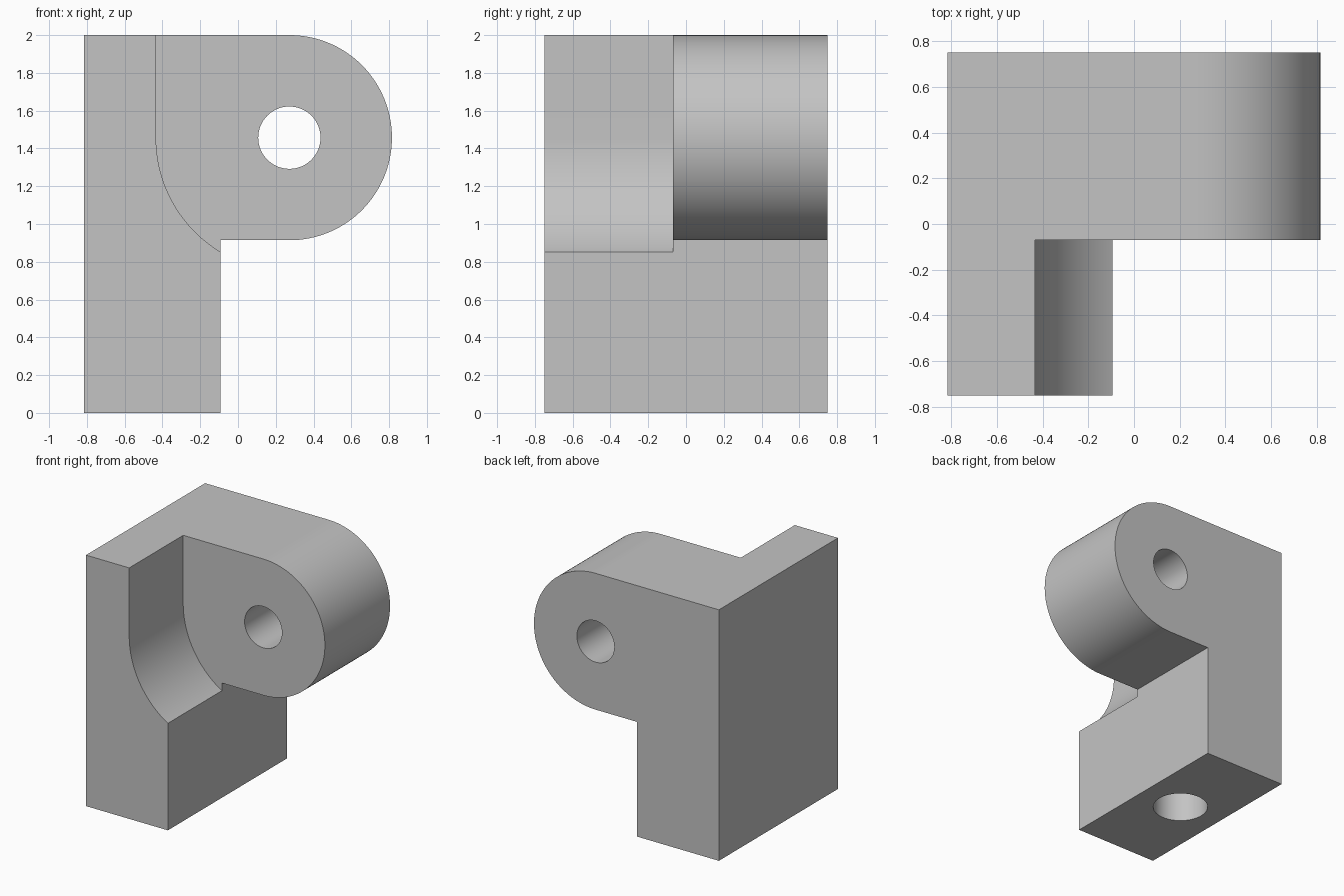
import bpy
import bmesh
from math import cos, sin, radians
from mathutils import Matrix

if "Cube" in bpy.data.objects:
    bpy.data.objects.remove(bpy.data.objects["Cube"], do_unlink=True)

# Main dimensions
LEFT, POST_RIGHT, TOP, HALF_DEPTH = -0.815, -0.093, 2.0, 0.75
PIN_X, PIN_Z = 0.272, 1.457
EAR_R, RELIEF_R, PIN_R = 0.543, 0.706, 0.165
EAR_FRONT = -0.07
BOLT_R, BOLT_DEPTH = 0.204, 0.55

grey = bpy.data.materials.new("plain grey")
grey.use_nodes = True
grey.diffuse_color = (0.55, 0.55, 0.55, 1)
grey.node_tree.nodes["Principled BSDF"].inputs["Base Color"].default_value = (0.55, 0.55, 0.55, 1)


def arc(radius, start, end, steps):
    """Points around the pin axis in the x-z plane."""
    angles = [radians(start + (end - start) * i / steps) for i in range(steps + 1)]
    return [(PIN_X + radius * cos(a), PIN_Z + radius * sin(a)) for a in angles]


def finish(name, bm):
    bmesh.ops.recalc_face_normals(bm, faces=bm.faces)
    mesh = bpy.data.meshes.new(name)
    bm.to_mesh(mesh)
    bm.free()
    mesh.materials.append(grey)
    obj = bpy.data.objects.new(name, mesh)
    bpy.context.collection.objects.link(obj)
    return obj


def extrude_profile(name, points, y0, y1):
    bm = bmesh.new()
    face = bm.faces.new([bm.verts.new((x, y0, z)) for x, z in points])
    new = bmesh.ops.extrude_face_region(bm, geom=[face])["geom"]
    verts = [v for v in new if isinstance(v, bmesh.types.BMVert)]
    bmesh.ops.translate(bm, verts=verts, vec=(0, y1 - y0, 0))
    return finish(name, bm)


def cylinder(name, radius, length, matrix):
    bm = bmesh.new()
    bmesh.ops.create_cone(bm, cap_ends=True, segments=64, radius1=radius,
                          radius2=radius, depth=length, matrix=matrix)
    return finish(name, bm)


# Post with a rounded ear, full depth
outline = [(LEFT, 0), (POST_RIGHT, 0), (POST_RIGHT, PIN_Z - EAR_R)]
outline += arc(EAR_R, -90, 90, 64) + [(LEFT, TOP)]
body = extrude_profile("hinge_bracket", outline, -HALF_DEPTH, HALF_DEPTH)

# Clearance for the mating ear, in the front half
relief = arc(RELIEF_R, 180, 270, 48) + [(1.2, PIN_Z - RELIEF_R), (1.2, 2.3), (PIN_X - RELIEF_R, 2.3)]
cutters = [
    extrude_profile("relief_cutter", relief, -1, EAR_FRONT),
    # Pin hole through the ear
    cylinder("pin_hole_cutter", PIN_R, 3,
             Matrix.Translation((PIN_X, 0, PIN_Z)) @ Matrix.Rotation(radians(90), 4, "X")),
    # Blind bolt hole in the base
    cylinder("bolt_hole_cutter", BOLT_R, BOLT_DEPTH * 2,
             Matrix.Translation(((LEFT + POST_RIGHT) / 2, 0, 0))),
]

bpy.context.view_layer.objects.active = body
for cutter in cutters:
    cutter.hide_render = True
    mod = body.modifiers.new(cutter.name, "BOOLEAN")
    mod.operation = "DIFFERENCE"
    mod.solver = "EXACT"
    mod.object = cutter
    bpy.ops.object.modifier_apply(modifier=mod.name)
    bpy.data.objects.remove(cutter, do_unlink=True)

# Smooth curved walls, sharp edges elsewhere
bpy.ops.object.select_all(action="DESELECT")
body.select_set(True)
bpy.ops.object.shade_smooth_by_angle(angle=radians(25))
